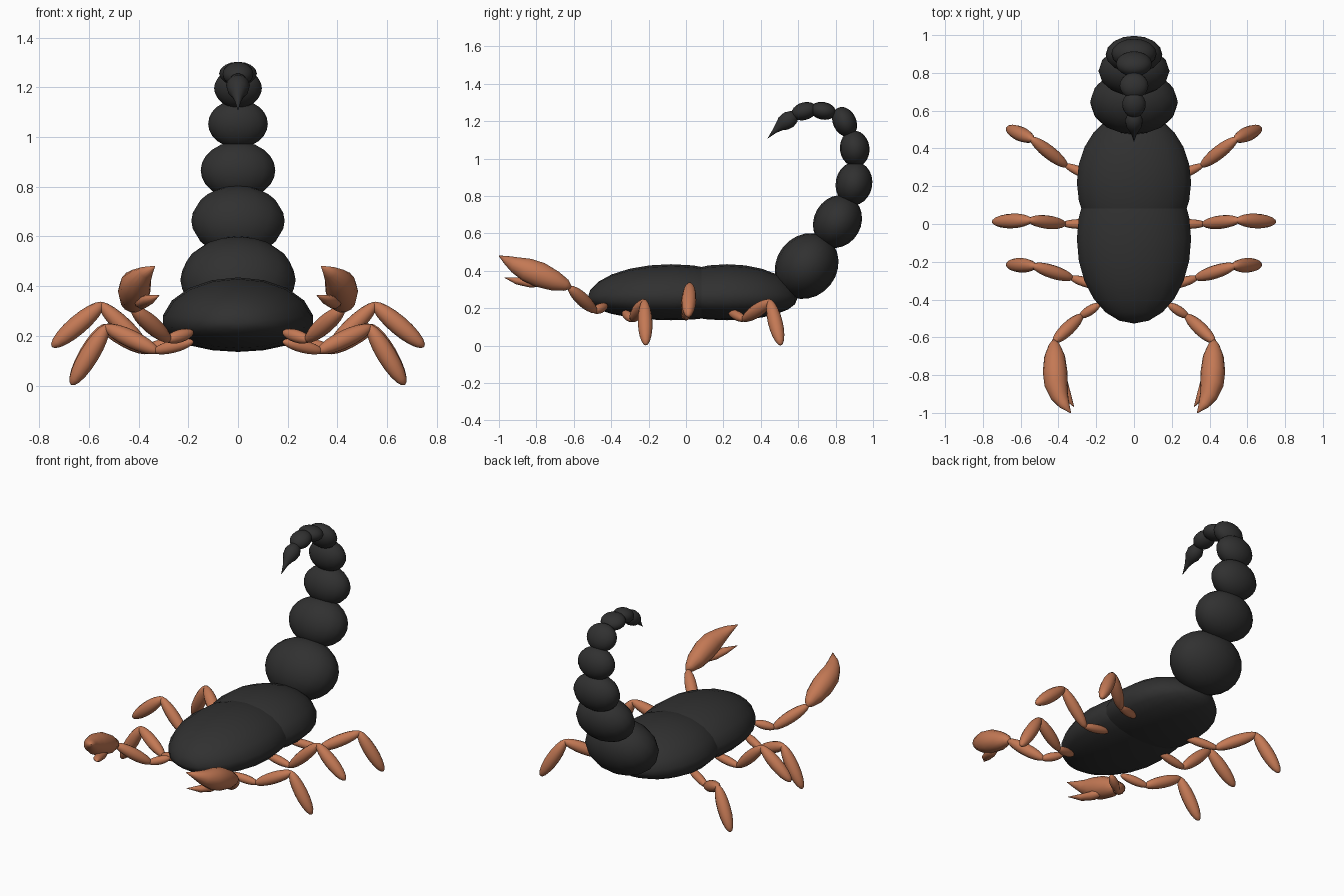
import bpy, bmesh, math
from mathutils import Vector, Matrix

if "Cube" in bpy.data.objects:
    bpy.data.objects.remove(bpy.data.objects["Cube"])


def material(name, rgb):
    m = bpy.data.materials.new(name)
    m.diffuse_color = (*rgb, 1)
    m.use_nodes = True
    m.node_tree.nodes["Principled BSDF"].inputs["Base Color"].default_value = m.diffuse_color
    return m


BLACK = material("shell black", (0.03, 0.03, 0.03))
ORANGE = material("leg orange", (0.55, 0.19, 0.09))


def finish(name, bm, mat):
    bmesh.ops.recalc_face_normals(bm, faces=bm.faces)
    for f in bm.faces:
        f.smooth = True
    me = bpy.data.meshes.new(name)
    bm.to_mesh(me)
    bm.free()
    me.materials.append(mat)
    ob = bpy.data.objects.new(name, me)
    bpy.context.collection.objects.link(ob)
    return ob


def ellipsoid(name, centre, radii, direction, mat, seg=16, rings=12, low=None):
    """Ellipsoid whose local z (pole) axis follows direction; radii = side, thick, along."""
    bm = bmesh.new()
    bmesh.ops.create_uvsphere(bm, u_segments=seg, v_segments=rings, radius=1)
    z = Vector(direction).normalized()
    x = Vector((1, 0, 0))
    if abs(z.dot(x)) > 0.95:
        x = Vector((0, 1, 0))
    y = z.cross(x).normalized()
    x = y.cross(z)
    rot = Matrix((x, y, z)).transposed()
    for v in bm.verts:
        p = rot @ Vector((v.co.x * radii[0], v.co.y * radii[1], v.co.z * radii[2]))
        if low and p.z < 0:      # flatter underside
            p.z *= low
        v.co = p + Vector(centre)
    return finish(name, bm, mat)


def limb(name, a, b, r, mat):
    a, b = Vector(a), Vector(b)
    d = b - a
    ellipsoid(name, (a + b) / 2, (r, r, d.length / 2 + 0.012), d, mat, 12, 10)


def loft(name, stations, mat, n=14):
    """Closed tube through stations (x, y, z, half width, half height)."""
    bm = bmesh.new()
    pts = [Vector(s[:3]) for s in stations]
    rows = []
    for i, s in enumerate(stations):
        t = (pts[min(i + 1, len(pts) - 1)] - pts[max(i - 1, 0)]).normalized()
        side = Vector((1, 0, 0))
        side = (side - t * side.dot(t)).normalized()
        up = side.cross(t)
        rows.append([bm.verts.new(pts[i] + side * s[3] * math.cos(k * math.tau / n)
                                  + up * s[4] * math.sin(k * math.tau / n)) for k in range(n)])
    for a, b in zip(rows, rows[1:]):
        for k in range(n):
            bm.faces.new((a[k], a[(k + 1) % n], b[(k + 1) % n], b[k]))
    bm.faces.new(rows[0])
    bm.faces.new(rows[-1])
    return finish(name, bm, mat)


# Body: two overlapping shells
ellipsoid("front_body", (0, -0.08, 0.25), (0.307, 0.185, 0.447), (0, 1, 0), BLACK, 18, 12, 0.62)
ellipsoid("rear_body", (0, 0.22, 0.25), (0.307, 0.185, 0.375), (0, 1, 0), BLACK, 18, 12, 0.62)

# Tail: y, z, side radius, thickness, half length
tail = [(0.645, 0.425, 0.232, 0.162, 0.184),
        (0.81, 0.663, 0.188, 0.126, 0.146),
        (0.898, 0.866, 0.15, 0.098, 0.117),
        (0.902, 1.053, 0.12, 0.079, 0.097),
        (0.848, 1.196, 0.096, 0.062, 0.083),
        (0.733, 1.255, 0.076, 0.047, 0.069),
        (0.632, 1.253, 0.062, 0.047, 0.069)]
angles = [52, 60, 80, 97, 116, 170, 196]
for i, ((y, z, rs, rt, rl), a) in enumerate(zip(tail, angles)):
    d = (0, math.cos(math.radians(a)), math.sin(math.radians(a)))
    ellipsoid(f"tail_segment_{i + 1}", (0, y, z), (rs, rt, rl), d, BLACK)

# Stinger bulb and spike
loft("stinger", [(0, 0.592, 1.232, 0.012, 0.012), (0, 0.58, 1.226, 0.034, 0.034),
                 (0, 0.55, 1.208, 0.048, 0.047), (0, 0.52, 1.188, 0.042, 0.042),
                 (0, 0.50, 1.172, 0.028, 0.028), (0, 0.475, 1.148, 0.014, 0.014),
                 (0, 0.437, 1.108, 0.001, 0.001)], BLACK)

# Walking legs: joints from hip to foot
legs = {"front": [(0.19, -0.33, 0.175), (0.33, -0.285, 0.14), (0.53, -0.222, 0.235), (0.665, -0.215, 0.012)],
        "middle": [(0.20, 0.0, 0.18), (0.37, 0.0, 0.15), (0.55, 0.02, 0.325), (0.74, 0.012, 0.163)],
        "back": [(0.19, 0.235, 0.18), (0.36, 0.31, 0.14), (0.54, 0.45, 0.235), (0.665, 0.505, 0.012)]}
arm = [(0.19, -0.43, 0.213), (0.28, -0.487, 0.185), (0.42, -0.62, 0.308)]

for side, s in (("right", 1), ("left", -1)):
    def flip(p):
        return (p[0] * s, *p[1:])
    for name, joints in legs.items():
        for part, a, b, r in zip(("hip", "thigh", "foot"), joints, joints[1:], (0.026, 0.036, 0.039)):
            limb(f"{side}_{name}_leg_{part}", flip(a), flip(b), r, ORANGE)
    # Claw arm
    for part, a, b, r in zip(("base", "upper"), arm, arm[1:], (0.026, 0.036)):
        limb(f"{side}_arm_{part}", flip(a), flip(b), r, ORANGE)
    # Claw palm with curved upper finger
    palm = [(0.425, -0.615, 0.31, 0.008, 0.008), (0.422, -0.64, 0.322, 0.03, 0.032),
            (0.42, -0.70, 0.345, 0.055, 0.055), (0.418, -0.78, 0.378, 0.065, 0.069),
            (0.412, -0.85, 0.405, 0.062, 0.064), (0.395, -0.91, 0.43, 0.048, 0.045),
            (0.37, -0.955, 0.455, 0.03, 0.025), (0.335, -1.0, 0.48, 0.002, 0.002)]
    loft(f"{side}_claw_palm", [flip(p) for p in palm], ORANGE)
    # Lower finger
    finger = [(0.40, -0.76, 0.335, 0.02, 0.02), (0.385, -0.83, 0.335, 0.032, 0.026),
              (0.36, -0.90, 0.345, 0.026, 0.02), (0.317, -0.97, 0.363, 0.001, 0.001)]
    loft(f"{side}_claw_finger", [flip(p) for p in finger], ORANGE, 10)
